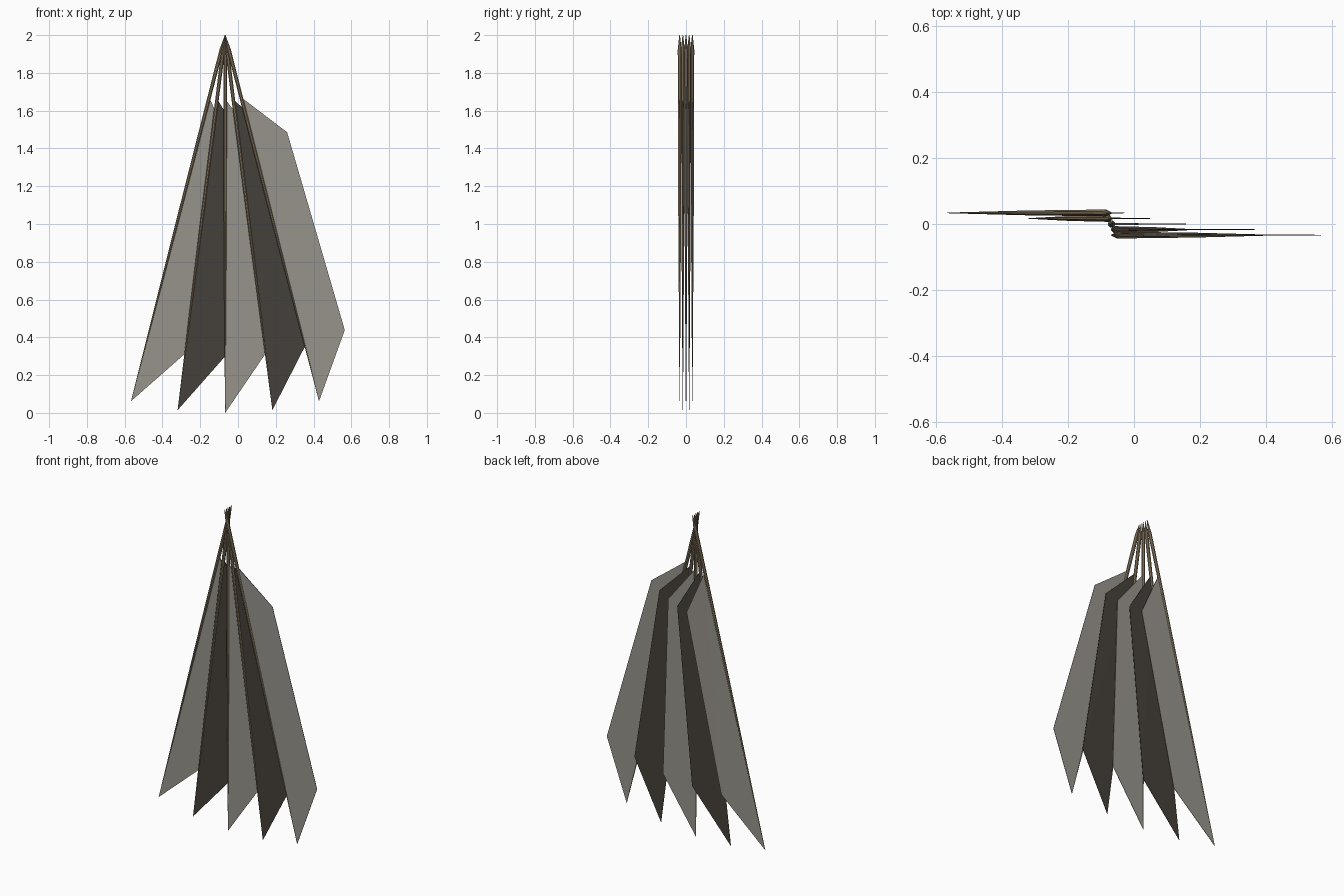
import bpy
import bmesh
import math

if "Cube" in bpy.data.objects:
    bpy.data.objects.remove(bpy.data.objects["Cube"], do_unlink=True)


def make_material(name, color):
    mat = bpy.data.materials.new(name)
    mat.use_nodes = True
    mat.diffuse_color = (*color, 1)
    bsdf = mat.node_tree.nodes["Principled BSDF"]
    bsdf.inputs["Base Color"].default_value = (*color, 1)
    bsdf.inputs["Roughness"].default_value = 0.9
    return mat


pale = make_material("pale grey vane", (0.31, 0.295, 0.265))
dark = make_material("dark brown vane", (0.06, 0.051, 0.042))
tan = make_material("tan quill", (0.26, 0.2, 0.125))

PIVOT_X, PIVOT_Z = -0.068, 2.0
FAN_STEP = math.radians(7.2)
LAYER_STEP = 0.0168

# Quill: distance below the pivot, radius
QUILL = [(0, 0.002), (0.08, 0.011), (1.0, 0.008), (2.0, 0.001)]
# Vane outline: offset from quill, distance below the pivot, half thickness
VANE = [(0, 0.34, 0.003), (0.19, 0.58, 0.001), (0.225, 1.67, 0.001), (0, 2.0, 0.001)]


def add_object(name, bm, mat, location, angle):
    bmesh.ops.recalc_face_normals(bm, faces=bm.faces)
    mesh = bpy.data.meshes.new(name)
    bm.to_mesh(mesh)
    bm.free()
    mesh.materials.append(mat)
    obj = bpy.data.objects.new(name, mesh)
    obj.location = location
    obj.rotation_euler = (0, -angle, 0)
    bpy.context.collection.objects.link(obj)
    return obj


def quill_mesh(sides=8):
    bm = bmesh.new()
    rings = []
    for depth, radius in QUILL:
        turns = [math.tau * (i + 0.5) / sides for i in range(sides)]
        rings.append([bm.verts.new((radius * math.cos(t), radius * math.sin(t), -depth))
                      for t in turns])
    for upper, lower in zip(rings, rings[1:]):
        for i in range(sides):
            j = (i + 1) % sides
            bm.faces.new((upper[i], upper[j], lower[j], lower[i]))
    bm.faces.new(rings[0])
    bm.faces.new(rings[-1])
    return bm


def vane_mesh():
    bm = bmesh.new()
    front, back = [[bm.verts.new((x, side * t, -d)) for x, d, t in VANE]
                   for side in (-1, 1)]
    for loop in (front, back):
        bm.faces.new((loop[0], loop[1], loop[2]))
        bm.faces.new((loop[0], loop[2], loop[3]))
    for i in range(len(VANE)):
        j = (i + 1) % len(VANE)
        bm.faces.new((front[i], front[j], back[j], back[i]))
    return bm


# Five feathers fanned out from one point, each a layer nearer the front
for n in range(5):
    k = n - 2
    place = (PIVOT_X, -k * LAYER_STEP, PIVOT_Z)
    vane_color = dark if n % 2 else pale
    add_object(f"feather_vane_{n + 1}", vane_mesh(), vane_color, place, k * FAN_STEP)
    add_object(f"feather_quill_{n + 1}", quill_mesh(), tan, place, k * FAN_STEP)
